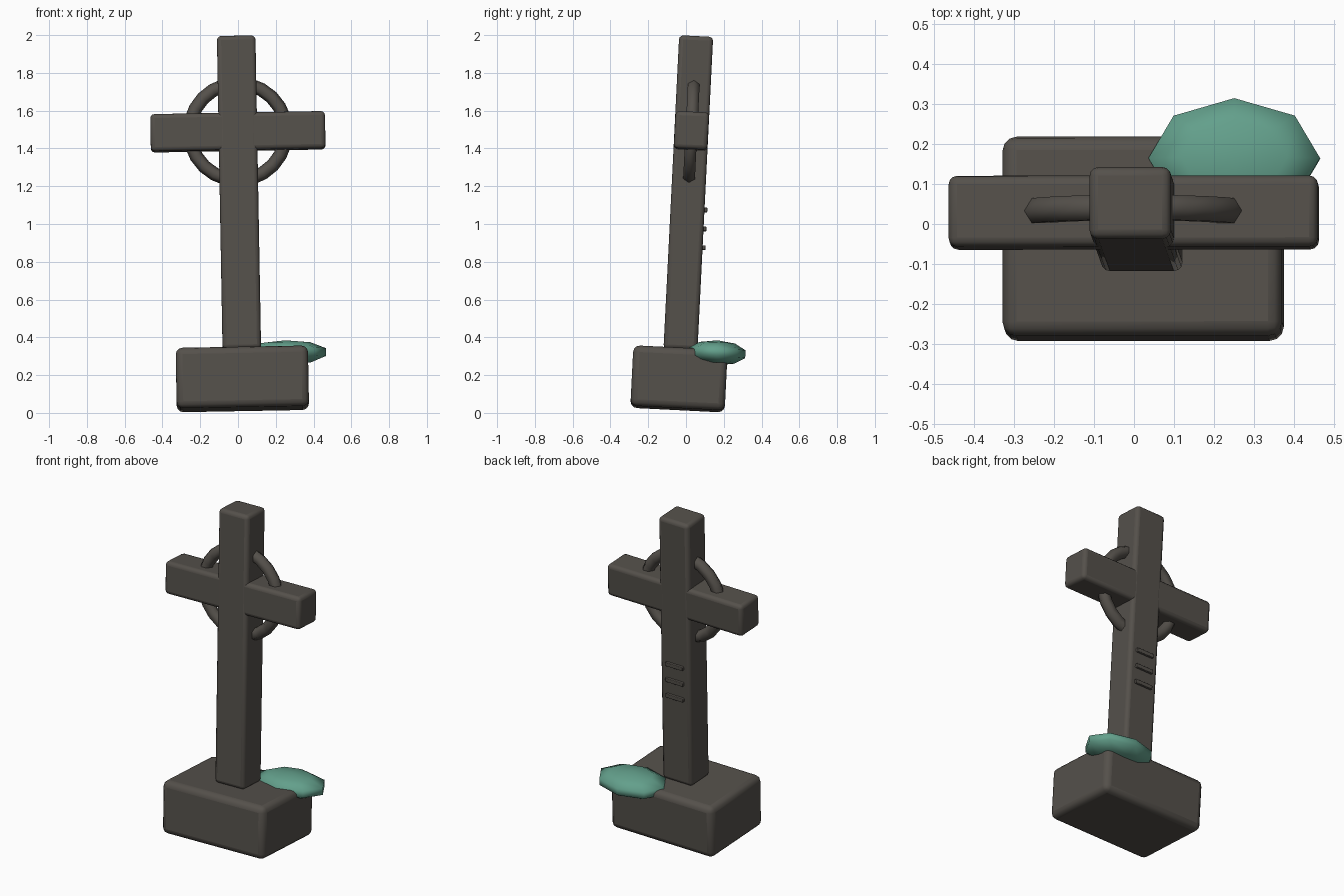
import bpy
import math
from mathutils import Matrix

cube = bpy.data.objects.get("Cube")
if cube:
    bpy.data.objects.remove(cube, do_unlink=True)

# The whole marker leans slightly back and to one side
LEAN = (Matrix.Translation((0.023, -0.037, 0.18))
        @ Matrix.Rotation(-0.05, 4, 'X') @ Matrix.Rotation(-0.018, 4, 'Y'))


def material(name, colour):
    mat = bpy.data.materials.new(name)
    mat.use_nodes = True
    mat.diffuse_color = (*colour, 1)
    bsdf = next(n for n in mat.node_tree.nodes if n.type == 'BSDF_PRINCIPLED')
    bsdf.inputs["Base Color"].default_value = (*colour, 1)
    return mat


stone = material("dark_stone", (0.09, 0.081, 0.07))
moss_green = material("moss_green", (0.125, 0.35, 0.26))


def finish(name, mat, angle):
    """Name, colour, lean and shade the active object."""
    obj = bpy.context.object
    obj.name = name
    obj.data.materials.append(mat)
    bpy.context.view_layer.update()
    obj.matrix_world = LEAN @ obj.matrix_world
    bpy.ops.object.shade_smooth_by_angle(angle=math.radians(angle))
    return obj


def block(name, size, location, bevel):
    """Box with rounded edges."""
    bpy.ops.mesh.primitive_cube_add(size=1, location=location)
    obj = bpy.context.object
    obj.data.transform(Matrix.Diagonal((*size, 1)))
    finish(name, stone, 40)
    mod = obj.modifiers.new("rounded_edges", 'BEVEL')
    mod.width = bevel
    mod.segments = 3
    return obj


# Plinth, shaft and cross arm
block("plinth", (0.70, 0.50, 0.32), (0, 0, 0), 0.035)
block("shaft", (0.204, 0.18, 1.66), (0, 0, 0.986), 0.022)
block("cross_arm", (0.925, 0.178, 0.197), (0, 0, 1.31), 0.022)

# Ring around the crossing
bpy.ops.mesh.primitive_torus_add(
    major_radius=0.256, minor_radius=0.036, major_segments=24, minor_segments=6,
    location=(0, 0, 1.31), rotation=(math.pi / 2, 0, 0))
finish("ring", stone, 70)

# Three raised bars on the back of the shaft
for i in range(3):
    block("back_bar_%d" % (i + 1), (0.12, 0.03, 0.024),
          (0, 0.09, 0.70 + 0.1 * i), 0.004)

# Moss cushion on the back corner of the plinth
bpy.ops.mesh.primitive_uv_sphere_add(
    segments=8, ring_count=5, radius=1, location=(0.231, 0.194, 0.144))
bpy.context.object.data.transform(Matrix.Diagonal((0.226, 0.158, 0.066, 1)))
finish("moss", moss_green, 70)
